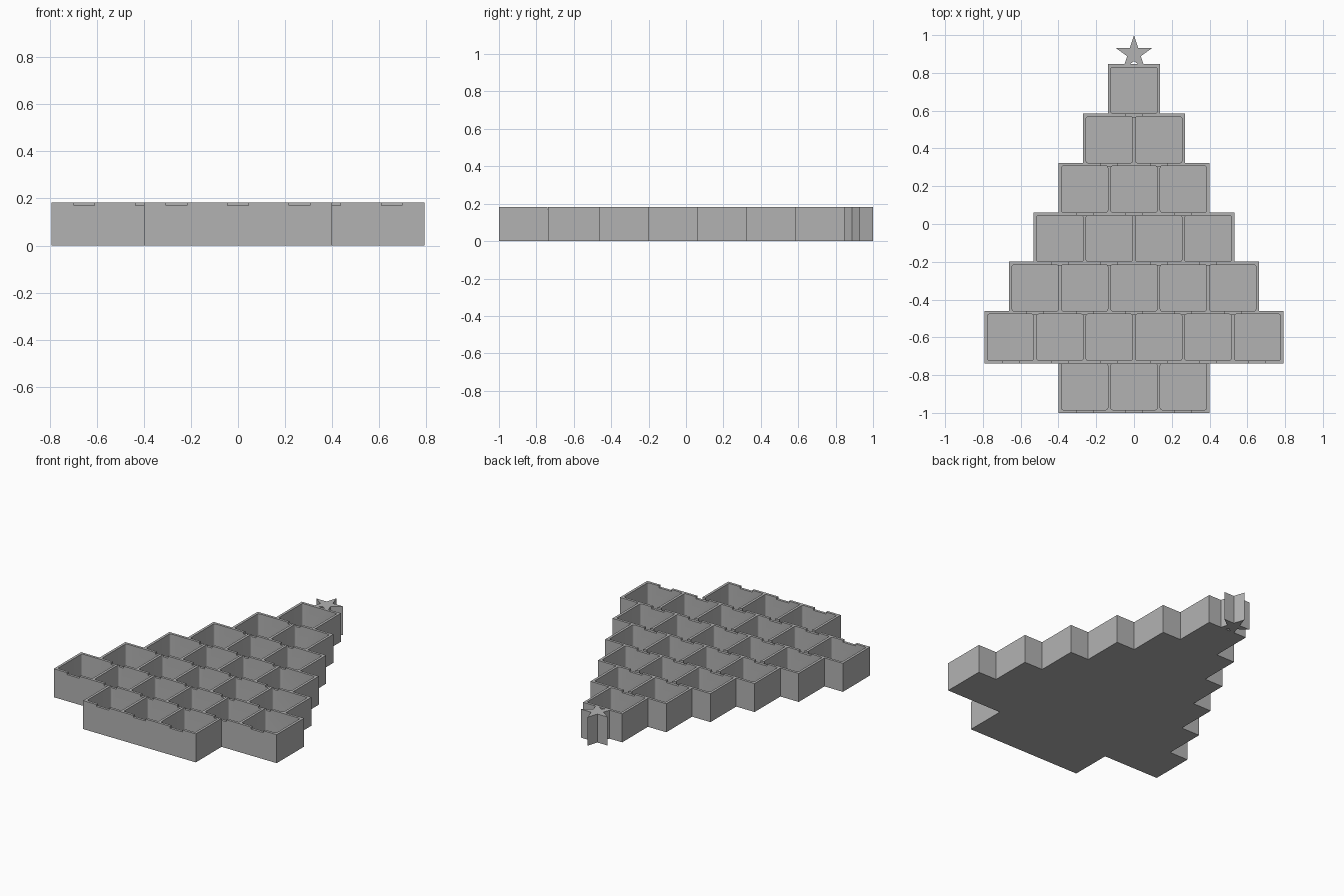
import bpy, bmesh, math

cube = bpy.data.objects.get("Cube")
if cube:
    bpy.data.objects.remove(cube, do_unlink=True)

HEIGHT, FLOOR = 0.183, 0.016
PITCH, CELL = 0.2614, 0.245
WALL = PITCH - CELL
BOTTOM = -1.0
ROWS = [3, 6, 5, 4, 3, 2, 1]          # pockets per row, trunk first

grey = bpy.data.materials.new("plain grey")
grey.use_nodes = True
grey.diffuse_color = (0.45, 0.45, 0.45, 1)
grey.node_tree.nodes["Principled BSDF"].inputs["Base Color"].default_value = (0.45, 0.45, 0.45, 1)


def add_prism(bm, outline, z0, z1):
    """Extrude a closed outline from z0 to z1."""
    face = bm.faces.new([bm.verts.new((x, y, z0)) for x, y in outline])
    top = bmesh.ops.extrude_face_region(bm, geom=[face])["geom"]
    verts = [v for v in top if isinstance(v, bmesh.types.BMVert)]
    bmesh.ops.translate(bm, verts=verts, vec=(0, 0, z1 - z0))


def finish(bm, name):
    bmesh.ops.recalc_face_normals(bm, faces=bm.faces[:])
    mesh = bpy.data.meshes.new(name)
    bm.to_mesh(mesh)
    bm.free()
    obj = bpy.data.objects.new(name, mesh)
    mesh.materials.append(grey)
    bpy.context.collection.objects.link(obj)
    return obj


def rounded_rect(cx, cy, w, h, r, steps=3):
    points = []
    for quarter, (sx, sy) in enumerate([(1, 1), (-1, 1), (-1, -1), (1, -1)]):
        for k in range(steps + 1):
            a = math.pi / 2 * (quarter + k / steps)
            points.append((cx + sx * (w / 2 - r) + r * math.cos(a),
                           cy + sy * (h / 2 - r) + r * math.sin(a)))
    return points


def boolean(target, tool, operation):
    tool.hide_render = True
    mod = target.modifiers.new(tool.name, "BOOLEAN")
    mod.operation, mod.object, mod.solver = operation, tool, "EXACT"
    bpy.context.view_layer.objects.active = target
    bpy.ops.object.modifier_apply(modifier=mod.name)
    bpy.data.objects.remove(tool, do_unlink=True)


# Stepped tree outline, right half mirrored to the left
half = []
for i, count in enumerate(ROWS):
    x = count * PITCH / 2 + WALL / 2
    low = BOTTOM + i * PITCH
    high = low + PITCH
    if i > 0:
        low += WALL
    if i == 1:
        low -= WALL                    # widest row overhangs the trunk
    if i > 0:
        high += WALL
    half += [(x, low), (x, high)]
bm = bmesh.new()
add_prism(bm, half + [(-x, y) for x, y in reversed(half)], 0, HEIGHT)
tray = finish(bm, "tree_tray")

# Star on the tip
star_points = []
for k in range(10):
    r = 0.1 if k % 2 == 0 else 0.038
    a = math.pi / 2 + k * math.pi / 5
    star_points.append((r * math.cos(a), 0.9 + r * math.sin(a)))
bm = bmesh.new()
add_prism(bm, star_points, 0, HEIGHT)
boolean(tray, finish(bm, "star"), "UNION")

# Pockets and the shallow finger notches in their front walls
pockets, notches = bmesh.new(), bmesh.new()
for i, count in enumerate(ROWS):
    front = BOTTOM + i * PITCH
    for j in range(count):
        cx = (j - (count - 1) / 2) * PITCH
        add_prism(pockets, rounded_rect(cx, front + WALL + CELL / 2, CELL, CELL, 0.01),
                  FLOOR, HEIGHT + 0.1)
        y0, y1 = front - 0.001, front + WALL + 0.001
        add_prism(notches, [(cx - 0.044, y0), (cx + 0.044, y0),
                            (cx + 0.044, y1), (cx - 0.044, y1)],
                  HEIGHT - 0.0127, HEIGHT + 0.1)
boolean(tray, finish(pockets, "pocket_cutter"), "DIFFERENCE")
boolean(tray, finish(notches, "notch_cutter"), "DIFFERENCE")

# Crisp walls with softly rounded pocket corners
bpy.ops.object.select_all(action="DESELECT")
tray.select_set(True)
bpy.context.view_layer.objects.active = tray
bpy.ops.object.shade_smooth_by_angle(angle=math.radians(35))
